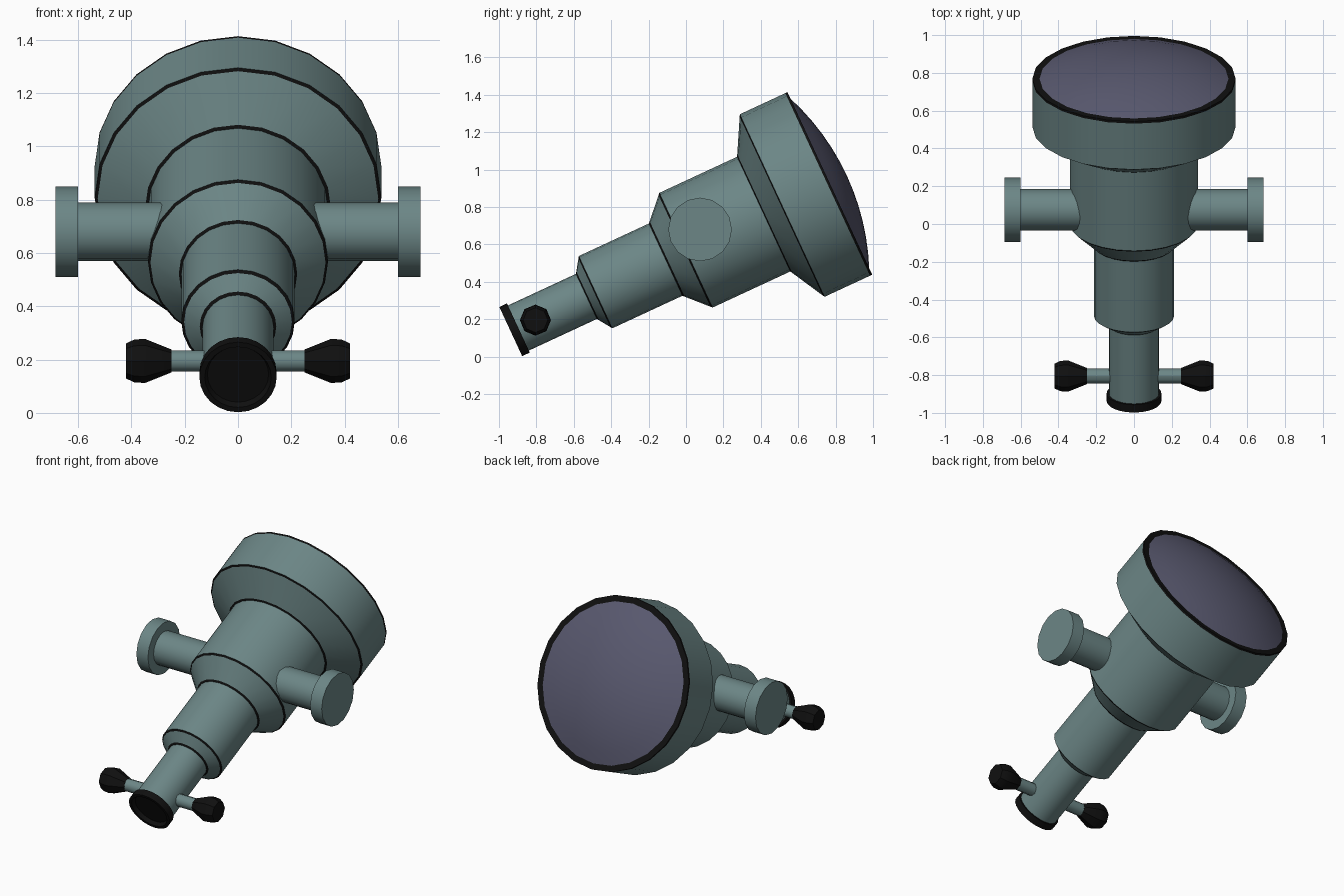
import bpy, bmesh, math
from mathutils import Matrix, Vector

if "Cube" in bpy.data.objects:
    bpy.data.objects.remove(bpy.data.objects["Cube"])

TILT = math.radians(24.9)
# Tube frame: local z runs along the optical axis, from eyepiece to lens
TUBE = Matrix.Translation((0, -0.937, 0.134)) @ Matrix.Rotation(TILT - math.pi / 2, 4, 'X')


def material(name, col):
    m = bpy.data.materials.new(name)
    m.diffuse_color = (*col, 1)
    m.use_nodes = True
    m.node_tree.nodes["Principled BSDF"].inputs["Base Color"].default_value = m.diffuse_color
    return m


BODY = material("grey_green", (0.15, 0.24, 0.24))
BLACK = material("black", (0.005, 0.005, 0.005))
LENS = material("lens_glass", (0.10, 0.10, 0.16))


def lathe(name, profile, sides, matrix, mats, dark=()):
    """Revolve (radius, height) points about local z; 'dark' segments use the second material."""
    bm = bmesh.new()
    rings = []
    for r, z in profile:
        if r == 0:
            rings.append([bm.verts.new((0, 0, z))] * sides)
        else:
            rings.append([bm.verts.new((r * math.cos(2 * math.pi * i / sides),
                                        r * math.sin(2 * math.pi * i / sides), z))
                          for i in range(sides)])
    for k in range(len(rings) - 1):
        a, b = rings[k], rings[k + 1]
        for i in range(sides):
            j = (i + 1) % sides
            vs = list(dict.fromkeys((a[i], a[j], b[j], b[i])))
            bm.faces.new(vs).material_index = 1 if k in dark else 0
    bmesh.ops.recalc_face_normals(bm, faces=bm.faces)
    me = bpy.data.meshes.new(name)
    bm.to_mesh(me)
    bm.free()
    for m in mats:
        me.materials.append(m)
    ob = bpy.data.objects.new(name, me)
    bpy.context.collection.objects.link(ob)
    ob.matrix_world = matrix
    return ob


# Stepped main tube, with thin black bands at both ends of each cone
steps = [((0.133, 0.446), (0.213, 0.50)),
         ((0.213, 0.913), (0.338, 1.033)),
         ((0.338, 1.491), (0.538, 1.60))]
profile, dark = [(0.133, 0.04)], []
for lo, hi in steps:
    lo, hi = Vector(lo), Vector(hi)
    d = (hi - lo).normalized() * 0.013
    n = len(profile)
    profile += [tuple(p) for p in (lo, lo + d, hi - d, hi)]
    dark += [n, n + 2]
n = len(profile)
profile += [(0.538, 1.868), (0.538, 1.881), (0.50, 1.881), (0.50, 1.86)]
dark += [n, n + 1, n + 2]
lathe("telescope_tube", profile, 24, TUBE, [BODY, BLACK], dark)

# Domed front lens
a, h = 0.50, 0.10
R = (a * a + h * h) / (2 * h)
top = math.asin(a / R)
dome = [(R * math.sin(top * i / 6), 1.881 + h - R + R * math.cos(top * i / 6)) for i in range(7)]
lathe("front_lens", dome, 24, TUBE, [LENS])

# Eyepiece cap with shallow recess
lathe("eyepiece_cap", [(0, 0.025), (0.115, 0.025), (0.125, 0), (0.145, 0),
                       (0.145, 0.045), (0.133, 0.045)], 24, TUBE, [BLACK])

# Side parts, mirrored left and right
for side, s in (("left", -1), ("right", 1)):
    turn = Matrix.Rotation(s * math.pi / 2, 4, 'Y')
    pivot = Matrix.Translation((0, 0.075, 0.68)) @ turn
    knob = Matrix.Translation((0, -0.805, 0.195)) @ turn
    lathe(side + "_pivot", [(0.11, 0.25), (0.11, 0.60), (0.17, 0.60), (0.17, 0.685), (0, 0.685)],
          16, pivot, [BODY])
    lathe(side + "_knob_rod", [(0.04, 0.10), (0.04, 0.26)], 12, knob, [BODY])
    lathe(side + "_focus_knob", [(0, 0.25), (0.043, 0.25), (0.083, 0.35), (0.08, 0.39),
                                 (0.066, 0.42), (0, 0.42)], 8, knob, [BLACK])

# Smooth shading with sharp steps
bpy.ops.object.select_all(action='DESELECT')
for ob in bpy.context.collection.objects:
    ob.select_set(True)
    bpy.context.view_layer.objects.active = ob
bpy.ops.object.shade_smooth_by_angle(angle=math.radians(30))
